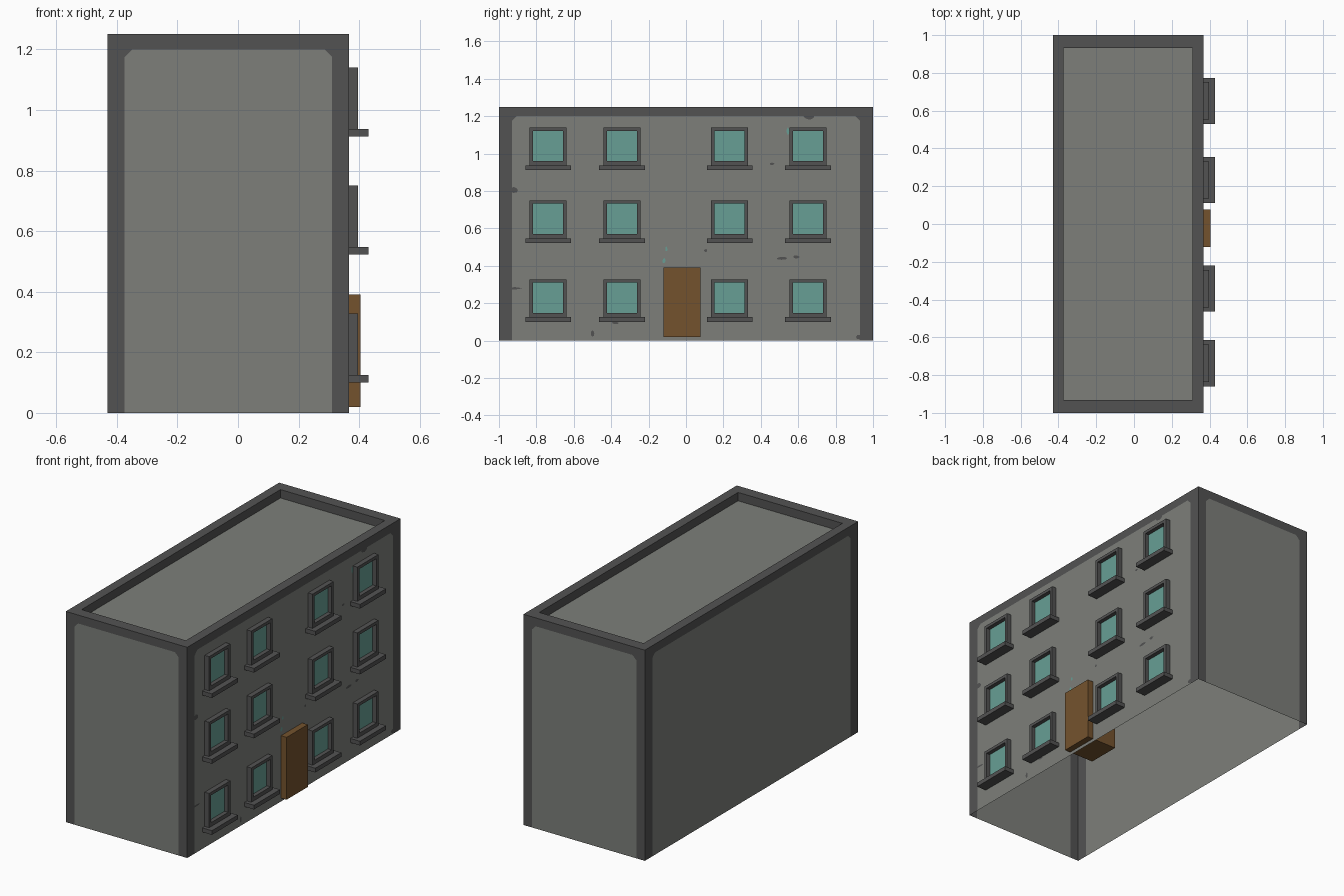
import bpy, bmesh, math, random
from mathutils import Vector

if "Cube" in bpy.data.objects:
    bpy.data.objects.remove(bpy.data.objects["Cube"])

random.seed(4)

def material(name, rgb):
    m = bpy.data.materials.new(name)
    m.diffuse_color = (*rgb, 1)
    m.use_nodes = True
    m.node_tree.nodes["Principled BSDF"].inputs["Base Color"].default_value = m.diffuse_color
    return m

WALL = material("grey concrete", (0.205, 0.212, 0.195))
TRIM = material("dark trim", (0.086, 0.086, 0.086))
GLASS = material("teal glass", (0.135, 0.345, 0.298))
DOOR = material("brown wood", (0.175, 0.086, 0.027))

X0, X1, Y0, Y1, H = -0.43, 0.367, -1.0, 1.0, 1.25
ROOF = 1.2

def make(name, polys, mats):
    """polys: list of (points, material index)"""
    bm = bmesh.new()
    for pts, mi in polys:
        f = bm.faces.new([bm.verts.new(p) for p in pts])
        f.material_index = mi
    bmesh.ops.remove_doubles(bm, verts=bm.verts, dist=1e-5)
    me = bpy.data.meshes.new(name)
    bm.to_mesh(me)
    bm.free()
    for m in mats:
        me.materials.append(m)
    ob = bpy.data.objects.new(name, me)
    bpy.context.collection.objects.link(ob)
    return ob

def box(name, x, y, z, mat):
    bm = bmesh.new()
    bmesh.ops.create_cube(bm, size=1)
    for v in bm.verts:
        v.co = [r[0] if c < 0 else r[1] for c, r in zip(v.co, (x, y, z))]
    me = bpy.data.meshes.new(name)
    bm.to_mesh(me)
    bm.free()
    me.materials.append(mat)
    ob = bpy.data.objects.new(name, me)
    bpy.context.collection.objects.link(ob)

# Walls: pale panel with a dark border along sides and top, open underneath
def wall(name, origin, u, w, m):
    c = 0.025
    inner = [(m, 0), (m, ROOF - c), (m + c, ROOF), (w - m - c, ROOF),
             (w - m, ROOF - c), (w - m, 0)]
    border = [(0, 0)] + inner + [(w, 0), (w, H), (0, H)]
    to3d = lambda p: Vector(origin) + Vector(u) * p[0] + Vector((0, 0, p[1]))
    make(name, [([to3d(p) for p in reversed(inner)], 0),
                ([to3d(p) for p in border], 1)], [WALL, TRIM])

wall("front_wall", (X0, Y0, 0), (1, 0, 0), X1 - X0, 0.056)
wall("right_wall", (X1, Y0, 0), (0, 1, 0), Y1 - Y0, 0.07)
wall("back_wall", (X1, Y1, 0), (-1, 0, 0), X1 - X0, 0.056)
wall("left_wall", (X0, Y1, 0), (0, -1, 0), Y1 - Y0, 0.07)

# Parapet rim, its inner sides and the sunken roof
def ring(ix, iy, z):
    return [(X0 + ix, Y0 + iy, z), (X1 - ix, Y0 + iy, z),
            (X1 - ix, Y1 - iy, z), (X0 + ix, Y1 - iy, z)]

outer, rim, floor = ring(0, 0, H), ring(0.056, 0.068, H), ring(0.056, 0.068, ROOF)
polys = [(floor, 0)]
for i in range(4):
    j = (i + 1) % 4
    polys.append(([outer[i], outer[j], rim[j], rim[i]], 1))
    polys.append(([rim[i], rim[j], floor[j], floor[i]], 1))
make("roof_and_parapet", polys, [WALL, TRIM])

# Windows: four bars, a glass plate and a sill
for r, z in enumerate((0.1, 0.522, 0.912)):
    for c, y in enumerate((-0.737, -0.342, 0.233, 0.652)):
        tag = f"{r + 1}_{c + 1}"
        b, t = z + 0.025, z + 0.228
        fx = (X1 - 0.01, 0.396)
        box("window_sill_" + tag, (X1 - 0.01, 0.43), (y - 0.122, y + 0.122), (z, b), TRIM)
        box("frame_left_" + tag, fx, (y - 0.099, y - 0.08), (b, t), TRIM)
        box("frame_right_" + tag, fx, (y + 0.08, y + 0.099), (b, t), TRIM)
        box("frame_top_" + tag, fx, (y - 0.08, y + 0.08), (t - 0.018, t), TRIM)
        box("frame_bottom_" + tag, fx, (y - 0.08, y + 0.08), (b, b + 0.023), TRIM)
        box("window_glass_" + tag, (X1 - 0.002, X1 + 0.005), (y - 0.08, y + 0.08),
            (b + 0.023, t - 0.018), GLASS)

# Door block, set deep through the wall
box("door", (0.205, 0.404), (-0.121, 0.078), (0.02, 0.39), DOOR)

# Small worn patches on the window side
def patch(y, z, ry, rz, mi):
    pts = []
    for k in range(8):
        a, s = k * math.tau / 8, random.uniform(0.7, 1.1)
        pts.append((X1 + 0.001, y + ry * s * math.cos(a), z + rz * s * math.sin(a)))
    return pts, mi

spots = [(-0.5, 0.04, 0.012, 0.018, 0), (-0.38, 0.095, 0.02, 0.008, 0),
         (0.51, 0.44, 0.03, 0.008, 0), (0.59, 0.447, 0.018, 0.01, 0),
         (0.105, 0.482, 0.008, 0.008, 0), (0.46, 0.945, 0.015, 0.007, 0),
         (0.66, 1.197, 0.035, 0.015, 0), (-0.92, 0.805, 0.025, 0.018, 0),
         (-0.915, 0.28, 0.035, 0.008, 0), (0.93, 0.02, 0.02, 0.014, 0),
         (-0.105, 0.49, 0.007, 0.012, 1), (-0.117, 0.428, 0.01, 0.015, 1),
         (0.545, 1.12, 0.01, 0.02, 1)]
make("worn_patches", [patch(*s) for s in spots], [TRIM, GLASS])
